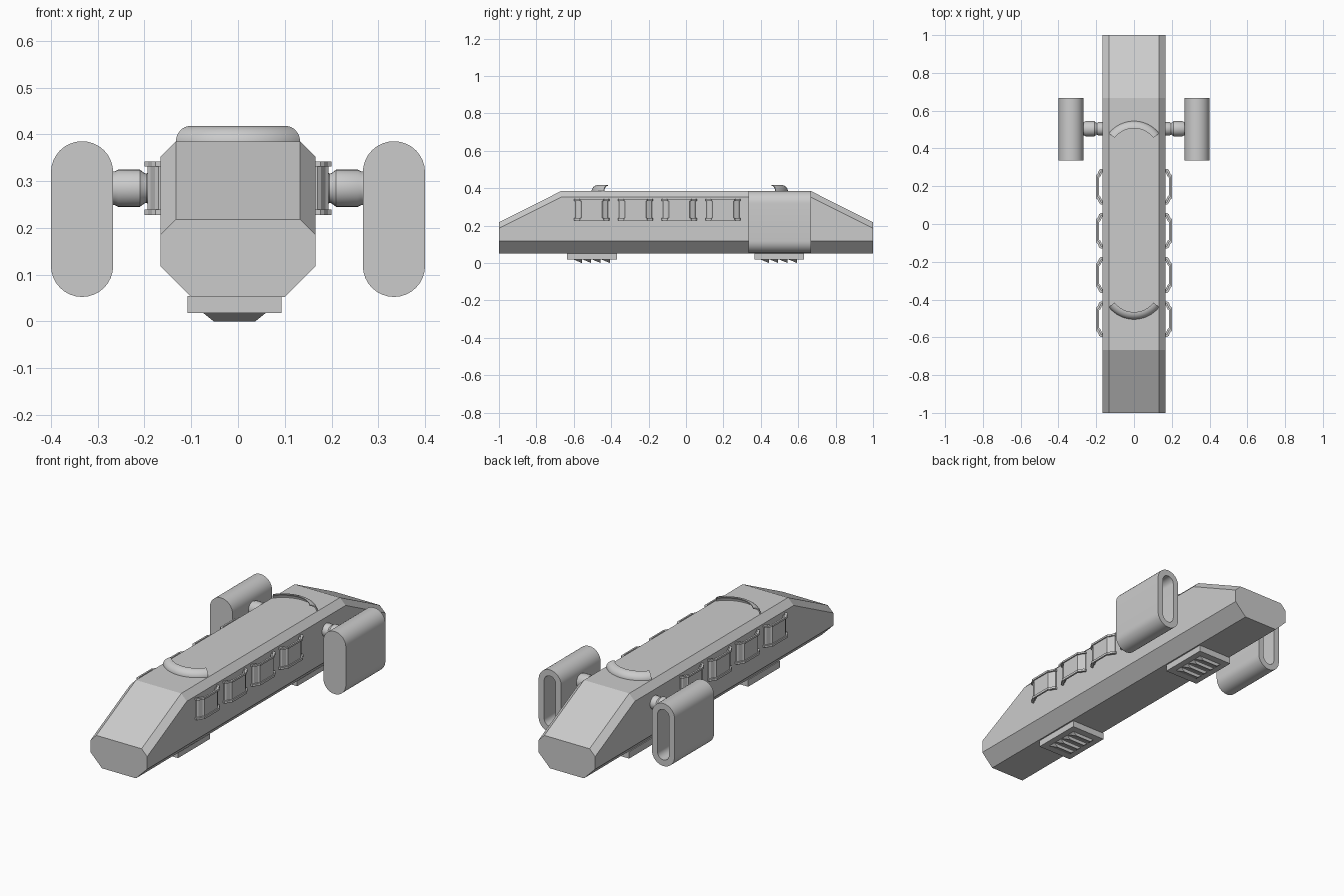
import bpy, bmesh, math
from mathutils import Vector

cube = bpy.data.objects.get("Cube")
if cube:
    bpy.data.objects.remove(cube, do_unlink=True)

grey = bpy.data.materials.new("light grey")
grey.use_nodes = True
grey.diffuse_color = (0.6, 0.6, 0.6, 1)
grey.node_tree.nodes["Principled BSDF"].inputs["Base Color"].default_value = grey.diffuse_color


def finish(name, bm, smooth=False):
    """Turn a bmesh into a coloured object."""
    bmesh.ops.recalc_face_normals(bm, faces=bm.faces)
    mesh = bpy.data.meshes.new(name)
    bm.to_mesh(mesh)
    bm.free()
    mesh.materials.append(grey)
    obj = bpy.data.objects.new(name, mesh)
    bpy.context.collection.objects.link(obj)
    if smooth:
        bpy.ops.object.select_all(action='DESELECT')
        obj.select_set(True)
        bpy.context.view_layer.objects.active = obj
        bpy.ops.object.shade_smooth_by_angle(angle=math.radians(35))
    return obj


def loft(bm, rings, cap=True, closed=False):
    """Join equal rings of points; cap the ends or close the loop."""
    loops = [[bm.verts.new(p) for p in ring] for ring in rings]
    pairs = list(zip(loops, loops[1:]))
    if closed:
        pairs.append((loops[-1], loops[0]))
    for a, b in pairs:
        for i in range(len(a)):
            j = (i + 1) % len(a)
            bm.faces.new((a[i], a[j], b[j], b[i]))
    if cap and not closed:
        bm.faces.new(loops[0])
        bm.faces.new(loops[-1])


def box(bm, x0, x1, y0, y1, z0, z1):
    loft(bm, [[(x0, y0, z), (x1, y0, z), (x1, y1, z), (x0, y1, z)] for z in (z0, z1)])


# Hull: chamfered section whose roof slopes down at both ends
def hull_ring(y, top):
    half = [(0.1, 0.052), (0.166, 0.118), (0.166, top - 0.033), (0.133, top)]
    pts = half + [(-x, z) for x, z in reversed(half)]
    return [(x, y, z) for x, z in pts]


bm = bmesh.new()
loft(bm, [hull_ring(-1, 0.218), hull_ring(-0.667, 0.385),
          hull_ring(0.667, 0.385), hull_ring(1, 0.218)])
finish("hull", bm)


# Engine pods: upright capsules with a slot open at the back
def stadium(cx, y, radius, steps=16):
    pts = []
    for cz, start in ((0.319, 0), (0.119, math.pi)):
        for i in range(steps + 1):
            a = start + math.pi * i / steps
            pts.append((cx + radius * math.cos(a), y, cz + radius * math.sin(a)))
    return pts


def arm_ring(side, x, radius, steps=24):
    angles = [2 * math.pi * i / steps for i in range(steps)]
    return [(side * x, 0.504 + radius * math.cos(a), 0.285 + radius * math.sin(a)) for a in angles]


arm_profile = [(0.16, 0.035), (0.19, 0.035), (0.196, 0.031), (0.201, 0.033),
               (0.21, 0.04), (0.256, 0.04), (0.264, 0.036), (0.27, 0.036)]

# Windows: bent panels standing off the hull, with a lip above and below
def bent_panel(bm, side, cy, inset, z0, z1, wall=0.009):
    outer = [(0.164, 0.094), (0.176, 0.094), (0.184, 0.088), (0.193, 0.068), (0.2, 0.062)]
    outer = [(x - inset, y - inset) for x, y in outer]
    inner = [(max(x - wall, 0.164 - inset), y - wall) for x, y in outer]
    path = outer + [(x, -y) for x, y in reversed(outer)]
    back = inner + [(x, -y) for x, y in reversed(inner)]
    rings = []
    for (ax, ay), (bx, by) in zip(path, back):
        rings.append([(side * ax, cy + ay, z0), (side * ax, cy + ay, z1),
                      (side * bx, cy + by, z1), (side * bx, cy + by, z0)])
    loft(bm, rings)


for side, word in ((1, "left"), (-1, "right")):
    bm = bmesh.new()
    cx = side * 0.3335
    loft(bm, [stadium(cx, 0.335, 0.0665), stadium(cx, 0.667, 0.0665),
              stadium(cx, 0.667, 0.034), stadium(cx, 0.36, 0.034)])
    finish(word + "_engine_pod", bm, True)

    bm = bmesh.new()
    loft(bm, [arm_ring(side, x, r) for x, r in arm_profile])
    finish(word + "_engine_arm", bm, True)

    for n in range(4):
        cy = -0.504 + n * 0.234
        bm = bmesh.new()
        bent_panel(bm, side, cy, 0.006, 0.238, 0.334)
        bent_panel(bm, side, cy, 0, 0.228, 0.24)
        bent_panel(bm, side, cy, 0, 0.332, 0.342)
        finish(f"{word}_window_{n + 1}", bm)

# Roof scoops: thin curved hoods swept round an arc
hood = []
for k in range(9):
    a = math.pi / 2 * k / 8
    hood.append((0.13 + 0.039 * math.cos(a), 0.383 + 0.035 * math.sin(a)))
for k in range(8, -1, -1):
    a = math.pi / 2 * k / 8
    hood.append((0.13 + 0.033 * math.cos(a), 0.383 + 0.030 * math.sin(a)))

for facing, cy, word in ((-1, -0.336, "front"), (1, 0.376, "rear")):
    rings = []
    for i in range(25):
        a = math.radians(-52 + 104 * i / 24)
        rings.append([(r * math.sin(a), cy + facing * r * math.cos(a), z) for r, z in hood])
    bm = bmesh.new()
    loft(bm, rings)
    finish(word + "_roof_scoop", bm, True)

# Belly vents: a shallow plate with four wedge louvres
mid = -0.0075
for cy, word in ((-0.502, "front"), (0.498, "rear")):
    bm = bmesh.new()
    box(bm, mid - 0.1, mid + 0.1, cy - 0.133, cy + 0.133, 0.018, 0.054)
    for n in range(4):
        y0 = cy - 0.1 + n * 0.05
        y1 = y0 + 0.045
        top = [bm.verts.new((mid + sx * 0.068, y, 0.019)) for sx, y in ((-1, y0), (1, y0), (1, y1), (-1, y1))]
        low = [bm.verts.new((mid + sx * 0.044, y1, 0)) for sx in (-1, 1)]
        for face in ((top[0], top[1], low[1], low[0]), (top[1], top[2], low[1]),
                     (top[3], top[0], low[0]), (top[2], top[3], low[0], low[1]), top):
            bm.faces.new(face)
    finish(word + "_belly_vent", bm)
